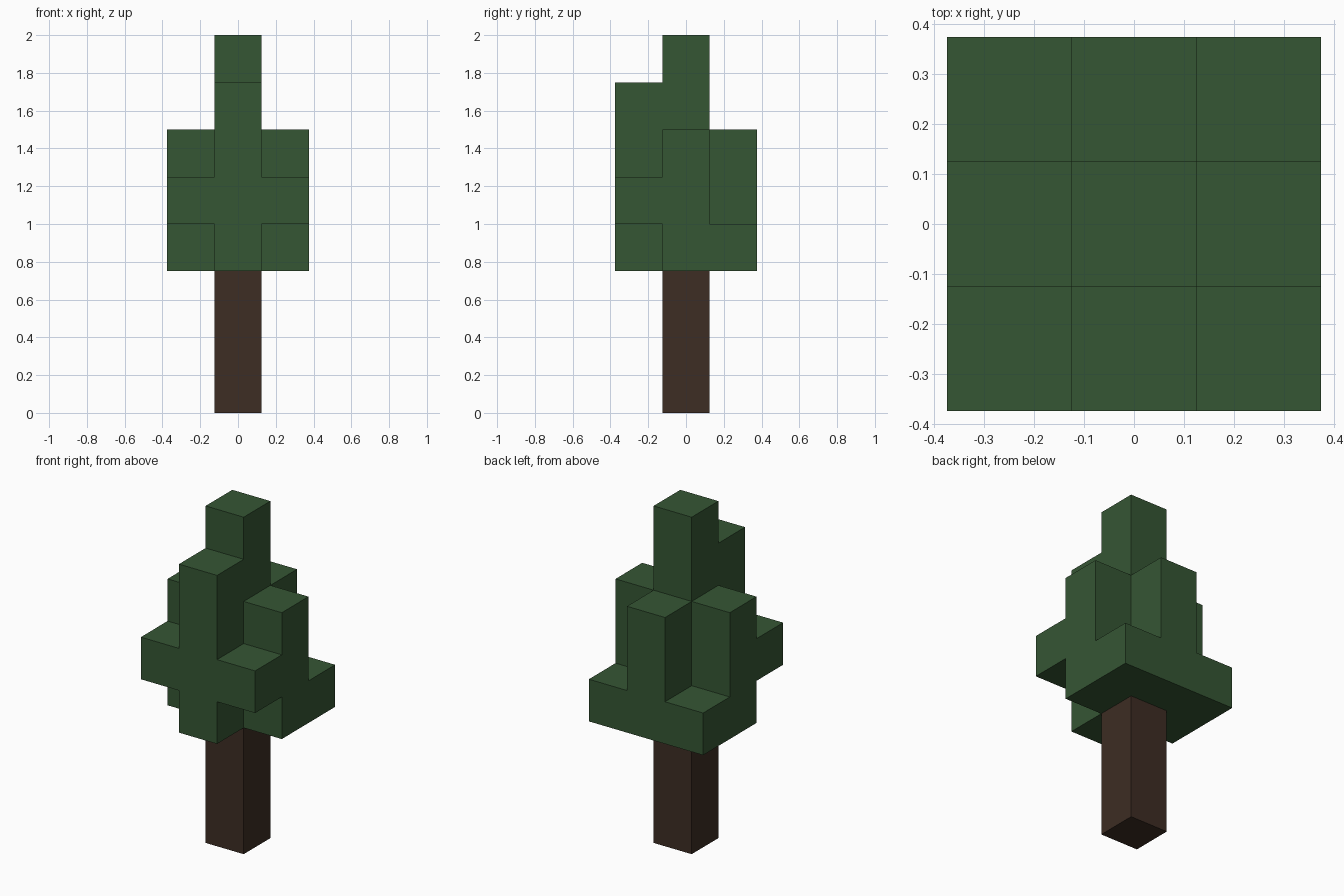
import bpy
import bmesh
from mathutils import Vector

cube = bpy.data.objects.get("Cube")
if cube:
    bpy.data.objects.remove(cube, do_unlink=True)

UNIT = 0.25  # edge length of one block


def make_material(name, rgb):
    mat = bpy.data.materials.new(name)
    mat.use_nodes = True
    colour = (*rgb, 1.0)
    mat.diffuse_color = colour
    bsdf = next(n for n in mat.node_tree.nodes if n.type == "BSDF_PRINCIPLED")
    bsdf.inputs["Base Color"].default_value = colour
    return mat


def column(x, y, bottom, top):
    """Grid cells of an upright stack of blocks."""
    return {(x, y, z) for z in range(bottom, top)}


def build_shell(name, cells, solid, mat):
    """Outer skin of the cells, without faces buried against other blocks."""
    bm = bmesh.new()
    for cell in cells:
        centre = Vector(cell) + Vector((0, 0, 0.5))
        for axis in range(3):
            for sign in (-1, 1):
                normal = Vector((0, 0, 0))
                normal[axis] = sign
                if tuple(int(c + n) for c, n in zip(cell, normal)) in solid:
                    continue
                u = Vector((0, 0, 0))
                u[(axis + 1) % 3] = 0.5
                v = normal.cross(u)
                mid = centre + normal / 2
                corners = (mid - u - v, mid + u - v, mid + u + v, mid - u + v)
                bm.faces.new([bm.verts.new(c * UNIT) for c in corners])
    bmesh.ops.remove_doubles(bm, verts=bm.verts, dist=0.001)
    # Merge flat neighbouring squares into clean large faces
    bmesh.ops.dissolve_limit(bm, angle_limit=0.01, verts=bm.verts, edges=bm.edges)
    mesh = bpy.data.meshes.new(name)
    bm.to_mesh(mesh)
    bm.free()
    mesh.materials.append(mat)
    obj = bpy.data.objects.new(name, mesh)
    bpy.context.collection.objects.link(obj)
    return obj


# Trunk
trunk = column(0, 0, 0, 3)

# Foliage: tall core, front and back stacks, then mirrored side pieces
foliage = column(0, 0, 3, 8) | column(0, -1, 3, 7) | column(0, 1, 3, 6)
for side in (-1, 1):
    foliage |= column(side, 0, 3, 6)   # side stack
    foliage |= column(side, -1, 4, 5)  # raised front corner
    foliage |= column(side, 1, 3, 4)   # low back corner

solid = trunk | foliage
build_shell("trunk", trunk, solid, make_material("bark brown", (0.047, 0.026, 0.017)))
build_shell("foliage", foliage, solid, make_material("leaf green", (0.036, 0.093, 0.034)))
